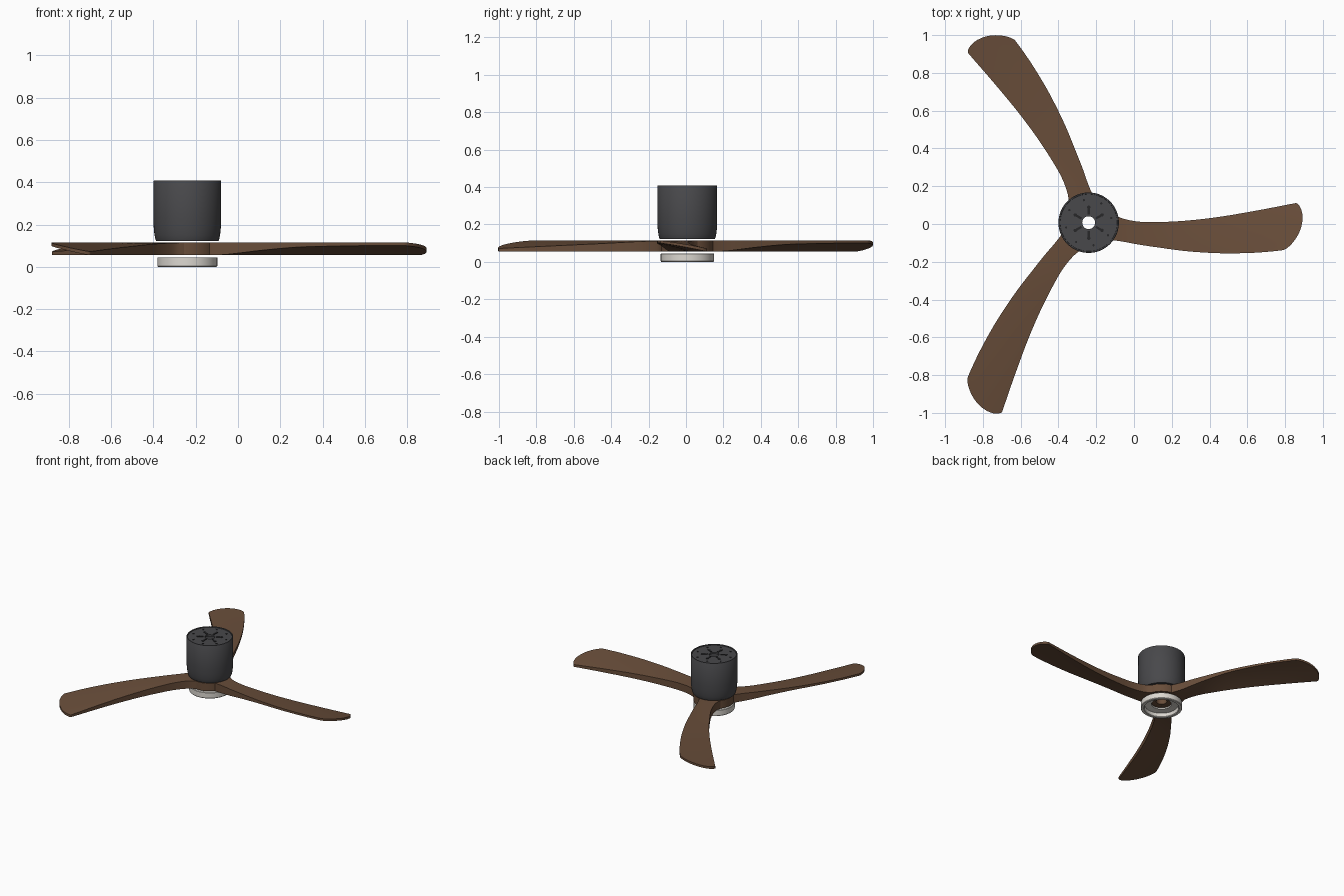
import bpy, bmesh, math
from mathutils import Matrix, Vector

if "Cube" in bpy.data.objects:
    bpy.data.objects.remove(bpy.data.objects["Cube"])

HUB = Vector((-0.24, 0.007, 0))


def material(name, rgb):
    m = bpy.data.materials.new(name)
    m.diffuse_color = (*rgb, 1)
    m.use_nodes = True
    m.node_tree.nodes["Principled BSDF"].inputs["Base Color"].default_value = m.diffuse_color
    return m


DARK = material("dark_metal", (0.065, 0.065, 0.07))
BLACK = material("black_metal", (0.02, 0.02, 0.022))
WOOD = material("walnut", (0.14, 0.075, 0.042))
CREAM = material("cream", (0.72, 0.69, 0.64))


def finish(name, bm, mat, angle=35):
    bmesh.ops.recalc_face_normals(bm, faces=bm.faces)
    me = bpy.data.meshes.new(name)
    bm.to_mesh(me)
    bm.free()
    me.materials.append(mat)
    ob = bpy.data.objects.new(name, me)
    ob.location = HUB
    bpy.context.collection.objects.link(ob)
    bpy.ops.object.select_all(action='DESELECT')
    ob.select_set(True)
    bpy.context.view_layer.objects.active = ob
    bpy.ops.object.shade_smooth_by_angle(angle=math.radians(angle))
    return ob


def lathe(bm, profile, n=72):
    """Closed (radius, z) profile spun round the hub axis."""
    rings = []
    for i in range(n):
        a = 2 * math.pi * i / n
        rings.append([bm.verts.new((r * math.cos(a), r * math.sin(a), z)) for r, z in profile])
    k = len(profile)
    for i in range(n):
        p, q = rings[i], rings[(i + 1) % n]
        for j in range(k):
            bm.faces.new((p[j], q[j], q[(j + 1) % k], p[(j + 1) % k]))


def catmull(p, t):
    """Interpolate rows of numbers at parameter t (in row units)."""
    i = min(int(t), len(p) - 2)
    f = t - i
    a, b, c, d = p[max(i - 1, 0)], p[i], p[i + 1], p[min(i + 2, len(p) - 1)]
    return [0.5 * (2 * y + (z - x) * f + (2 * x - 5 * y + 4 * z - w) * f * f
                   + (3 * y - x - 3 * z + w) * f ** 3) for x, y, z, w in zip(a, b, c, d)]


# Blade stations: low edge x, y, high edge x, y, low edge top z, high edge bottom z, tip bulge
STATIONS = [
    (.065, .095, .065, -.095, .115, .055, 0),
    (.12, .062, .11, -.092, .1145, .055, 0),
    (.17, .026, .18, -.100, .113, .058, 0),
    (.26, .006, .26, -.115, .110, .067, 0),
    (.36, .003, .36, -.130, .106, .079, 0),
    (.52, .011, .52, -.151, .098, .093, 0),
    (.70, .032, .70, -.162, .090, .098, .005),
    (.90, .066, .86, -.160, .081, .100, .025),
    (1.03, .091, .97, -.152, .075, .100, .05),
    (1.098, .104, 1.03, -.145, .072, .100, .062),
]
LOW, HIGH, NU, SUB = 0.055, 0.115, 16, 5


def blade(bm, angle):
    rot = Matrix.Rotation(angle, 3, 'Z')
    loops = []
    for s in range((len(STATIONS) - 1) * SUB + 1):
        ax, ay, bx, by, zta, zbb, bulge = catmull(STATIONS, s / SUB)
        top, bot = [], []
        for k in range(NU + 1):
            u = 0.5 - 0.5 * math.cos(math.pi * k / NU)
            x = ax + (bx - ax) * u + bulge * max(4 * u * (1 - u), 0) ** 0.7
            y = ay + (by - ay) * u
            camber = 1 + 0.25 * (1 - u)
            top.append(bm.verts.new(rot @ Vector((x, y, zta + (HIGH - zta) * u * camber))))
            bot.append(bm.verts.new(rot @ Vector((x, y, LOW + (zbb - LOW) * u * camber))))
        loops.append(top + bot[::-1])
    m = len(loops[0])
    for p, q in zip(loops, loops[1:]):
        for j in range(m):
            bm.faces.new((p[j], p[(j + 1) % m], q[(j + 1) % m], q[j]))
    for end in (loops[0], loops[-1]):
        for j in range(NU):
            bm.faces.new((end[j], end[j + 1], end[m - 2 - j], end[m - 1 - j]))


# Three wooden blades around a bored centre
bm = bmesh.new()
for i in range(3):
    blade(bm, i * 2 * math.pi / 3)
lathe(bm, [(.037, .0555), (.14, .0555), (.14, .1145), (.037, .1145)])
finish("blades", bm, WOOD)

# Motor housing shell with raised rim and rounded lower edge
bm = bmesh.new()
lathe(bm, [(.034, .402), (.151, .402), (.152, .408), (.158, .408), (.160, .405),
           (.160, .23), (.1595, .20), (.158, .175), (.155, .15), (.151, .13), (.147, .121),
           (.06, .121), (.06, .128), (.143, .128), (.154, .20), (.154, .39), (.034, .39)])
finish("motor_housing", bm, DARK)

# Mounting brackets and screws on the top plate
bm = bmesh.new()
for i in range(6):
    a = math.radians(30 + 60 * i)
    rot = Matrix.Rotation(a, 4, 'Z')
    bmesh.ops.create_cube(bm, size=1, matrix=rot @ Matrix.Translation((.062, 0, .403))
                          @ Matrix.Diagonal((.036, .012, .006, 1)))
    bmesh.ops.create_cone(bm, cap_ends=True, segments=16, radius1=.009, radius2=.009, depth=.006,
                          matrix=rot @ Matrix.Translation((.082, 0, .403)))
for i in range(8):
    rot = Matrix.Rotation(math.radians(45 * i + 12), 4, 'Z')
    bmesh.ops.create_cone(bm, cap_ends=True, segments=16, radius1=.006, radius2=.006, depth=.005,
                          matrix=rot @ Matrix.Translation((.122, 0, .403)))
finish("mount_screws", bm, BLACK)

# Light ring under the blades, dished, open in the middle
bm = bmesh.new()
lathe(bm, [(.068, .045), (.140, .045), (.142, .043), (.142, .004), (.139, .0),
           (.122, .0), (.118, .004), (.114, .028), (.068, .034)])
finish("light_ring", bm, CREAM)
